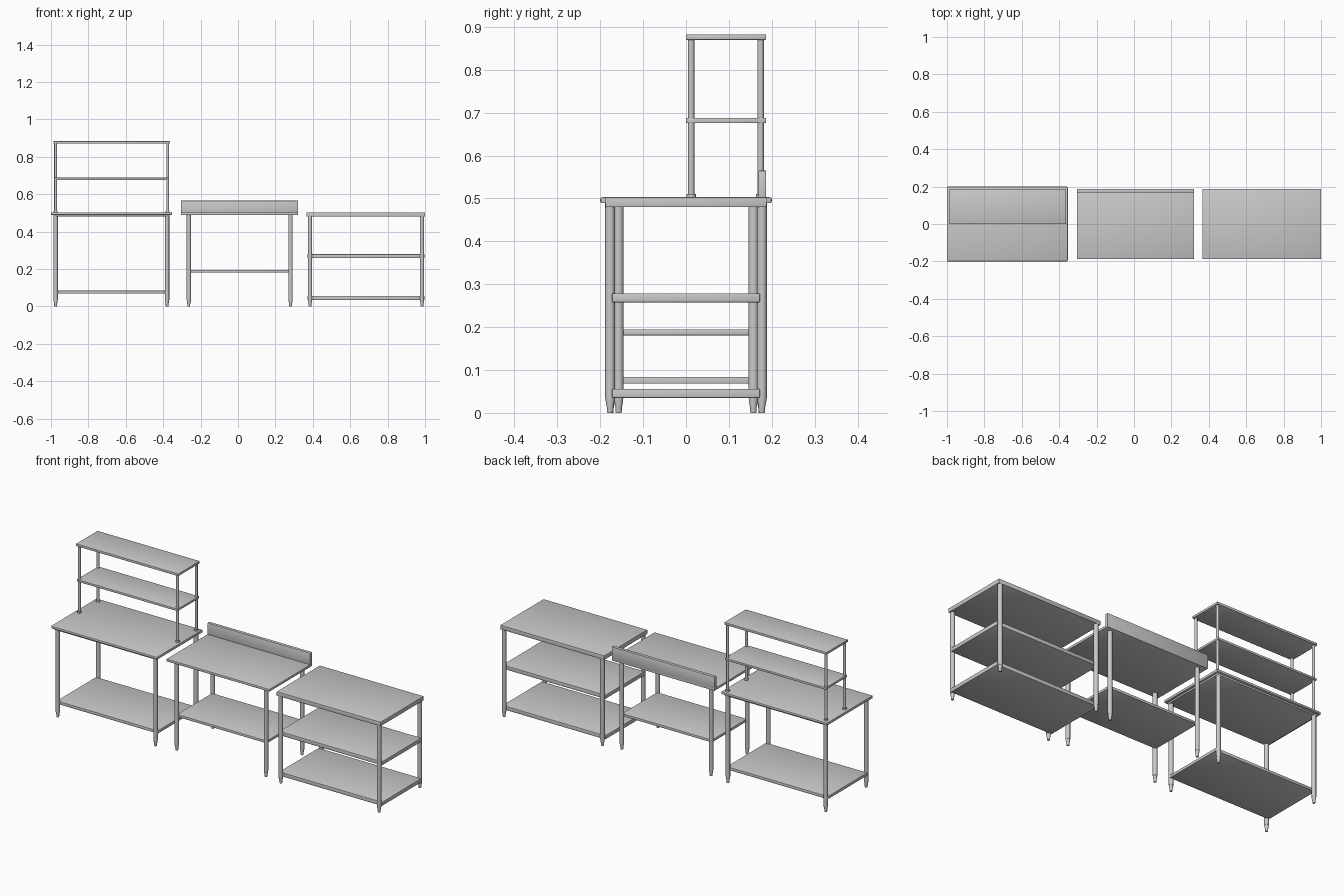
import bpy, bmesh, math

if "Cube" in bpy.data.objects:
    bpy.data.objects.remove(bpy.data.objects["Cube"])

steel = bpy.data.materials.new("brushed steel grey")
steel.diffuse_color = (0.58, 0.59, 0.58, 1)
steel.use_nodes = True
steel.node_tree.nodes["Principled BSDF"].inputs["Base Color"].default_value = steel.diffuse_color


def finish(name, bm, smooth=False):
    bmesh.ops.recalc_face_normals(bm, faces=bm.faces)
    me = bpy.data.meshes.new(name)
    bm.to_mesh(me)
    bm.free()
    me.materials.append(steel)
    ob = bpy.data.objects.new(name, me)
    bpy.context.collection.objects.link(ob)
    if smooth:
        bpy.context.view_layer.objects.active = ob
        ob.select_set(True)
        bpy.ops.object.shade_smooth_by_angle(angle=math.radians(35))
        ob.select_set(False)
    return ob


def slab(name, x, y, z, bevel=0.0015):
    """Box from (min, max) pairs with slightly eased edges."""
    bm = bmesh.new()
    bmesh.ops.create_cube(bm, size=1)
    for v in bm.verts:
        for i, (lo, hi) in enumerate((x, y, z)):
            v.co[i] = lo if v.co[i] < 0 else hi
    bmesh.ops.bevel(bm, geom=bm.edges[:], offset=bevel, segments=2,
                    affect='EDGES', profile=0.5)
    return finish(name, bm, True)


def turned(name, x, y, profile, sides=20):
    """Round upright from a (radius, height) profile."""
    bm = bmesh.new()
    rings = [[bm.verts.new((x + r * math.cos(2 * math.pi * k / sides),
                            y + r * math.sin(2 * math.pi * k / sides), z))
              for k in range(sides)] for r, z in profile]
    for a, b in zip(rings, rings[1:]):
        for k in range(sides):
            j = (k + 1) % sides
            bm.faces.new((a[k], a[j], b[j], b[k]))
    bm.faces.new(rings[0])
    bm.faces.new(rings[-1])
    return finish(name, bm, True)


def legs(name, xs, ys, top, r=0.0115):
    """Four tube legs with tapered adjustable feet."""
    for x in xs:
        for y in ys:
            turned(name, x, y, [(0.0065, 0), (0.0075, 0.004), (0.0075, 0.012),
                                (r - 0.001, 0.028), (r - 0.001, 0.034),
                                (r, 0.034), (r, top)])


# Left table: worktop with rolled front and back edges, and underframe
slab("left_worktop", (-1.0, -0.354), (-0.196, 0.196), (0.489, 0.503))
slab("left_worktop_frame", (-0.987, -0.366), (-0.187, 0.187), (0.480, 0.491))
for s in (-1, 1):
    slab("left_rolled_edge", (-1.0, -0.354),
         tuple(sorted((s * 0.186, s * 0.2))), (0.489, 0.503), 0.005)
legs("left_leg", (-0.975, -0.379), (-0.176, 0.176), 0.485)
slab("left_lower_shelf", (-0.985, -0.368), (-0.172, 0.172), (0.068, 0.084))

# Overshelf on the left table
for x in (-0.975, -0.376):
    for y in (0.012, 0.174):
        turned("overshelf_post", x, y, [(0.011, 0.502), (0.011, 0.511),
                                        (0.0075, 0.511), (0.0075, 0.875)])
slab("overshelf_middle", (-0.983, -0.368), (0.0, 0.187), (0.676, 0.688))
slab("overshelf_top", (-0.987, -0.364), (0.0, 0.187), (0.870, 0.883))

# Middle table: worktop with backsplash
slab("middle_worktop", (-0.305, 0.322), (-0.187, 0.187), (0.489, 0.502))
slab("middle_backsplash", (-0.305, 0.322), (0.169, 0.187), (0.490, 0.565))
legs("middle_leg", (-0.263, 0.281), (-0.157, 0.157), 0.495)
slab("middle_lower_shelf", (-0.265, 0.283), (-0.153, 0.153), (0.181, 0.195))

# Right table: worktop and two shelves
slab("right_worktop", (0.367, 1.0), (-0.188, 0.188), (0.480, 0.503))
legs("right_leg", (0.385, 0.984), (-0.177, 0.177), 0.49)
for name, z in (("right_middle_shelf", 0.258), ("right_lower_shelf", 0.035)):
    slab(name, (0.371, 0.998), (-0.172, 0.172), (z, z + 0.021))
